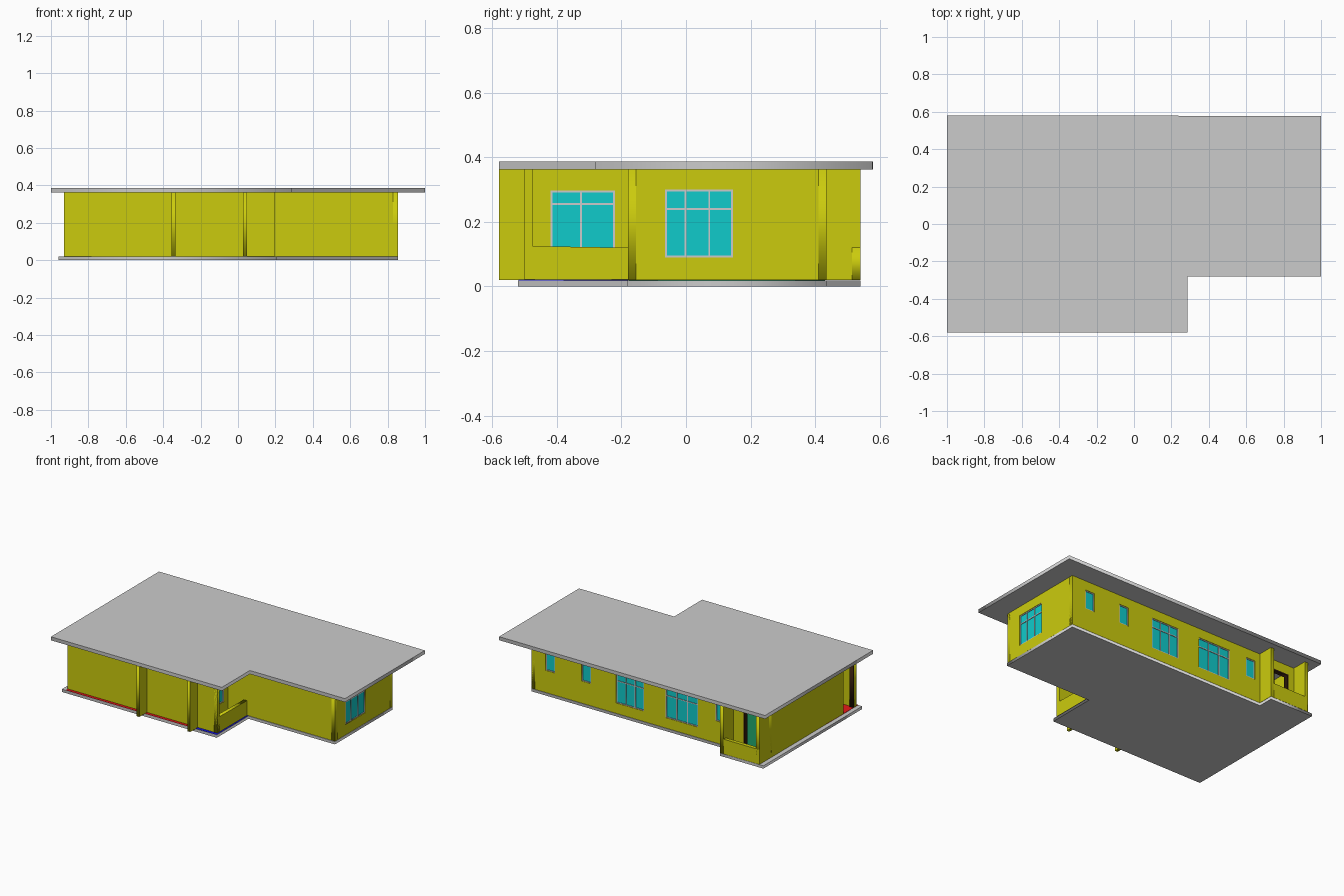
import bpy
from mathutils import Matrix

if "Cube" in bpy.data.objects:
    bpy.data.objects.remove(bpy.data.objects["Cube"])

Z0, Z1, T = 0.02, 0.363, 0.025      # wall base, wall top, wall thickness


def mat(name, rgb):
    m = bpy.data.materials.new(name)
    m.diffuse_color = (*rgb, 1)
    m.use_nodes = True
    m.node_tree.nodes["Principled BSDF"].inputs["Base Color"].default_value = m.diffuse_color
    return m


YELLOW = mat("wall_yellow", (0.6, 0.6, 0.004))
TEAL = mat("glass_teal", (0.005, 0.6, 0.6))
BROWN = mat("door_brown", (0.04, 0.015, 0.005))
RED = mat("floor_red", (0.8, 0.01, 0.01))
BLUE = mat("floor_blue", (0.01, 0.01, 0.8))
GREEN = mat("floor_green", (0.01, 0.25, 0.1))

# local (u, v, normal) -> world, for flat plates and for walls along x or y
AXES = {
    "flat": ((1, 0, 0), (0, 1, 0), (0, 0, 1)),
    "x": ((1, 0, 0), (0, 0, 1), (0, -1, 0)),
    "y": ((0, 1, 0), (0, 0, 1), (1, 0, 0)),
}
NORMAL = {"flat": 2, "x": 1, "y": 0}


def rect(u0, u1, v0, v1):
    return [(u0, v0), (u1, v0), (u1, v1), (u0, v1)]


def plate(name, axis, centre, thick, outline, holes=(), m=None):
    """Extruded profile with holes, centred at `centre` along its normal."""
    cu = bpy.data.curves.new(name, "CURVE")
    cu.dimensions, cu.fill_mode, cu.extrude = "2D", "BOTH", thick / 2
    for loop in [outline, *holes]:
        s = cu.splines.new("POLY")
        s.points.add(len(loop) - 1)
        for p, (u, v) in zip(s.points, loop):
            p.co = (u, v, 0, 1)
        s.use_cyclic_u = True
    ob = bpy.data.objects.new(name, cu)
    bpy.context.collection.objects.link(ob)
    mw = Matrix(AXES[axis]).transposed().to_4x4()
    mw[NORMAL[axis]][3] = centre
    ob.matrix_world = mw
    if m:
        cu.materials.append(m)
    bpy.ops.object.select_all(action="DESELECT")
    ob.select_set(True)
    bpy.context.view_layer.objects.active = ob
    bpy.ops.object.convert(target="MESH")
    return bpy.context.object


def window(name, axis, c, u0, u1, v0, v1, bars=(), transom=None):
    """Frame with glazing bars plus a thin glass pane."""
    b = 0.006
    us = [u0, *bars, u1]
    vs = [v0, transom, v1] if transom else [v0, v1]
    holes = []
    for i in range(len(us) - 1):
        for j in range(len(vs) - 1):
            lo = b if i == 0 else b / 2
            hi = b if i == len(us) - 2 else b / 2
            bo = b if j == 0 else b / 2
            to = b if j == len(vs) - 2 else b / 2
            holes.append(rect(us[i] + lo, us[i + 1] - hi, vs[j] + bo, vs[j + 1] - to))
    plate(name + "_frame", axis, c, 0.014, rect(u0, u1, v0, v1), holes)
    plate(name + "_glass", axis, c, 0.006, rect(u0 + 0.003, u1 - 0.003, v0 + 0.003, v1 - 0.003), m=TEAL)


def door_outline(a, b, d0, d1, top=0.30):
    """Wall outline with a doorway notch."""
    return [(a, Z0), (d0, Z0), (d0, top), (d1, top), (d1, Z0), (b, Z0), (b, Z1), (a, Z1)]


def door_frame(name, axis, c, d0, d1, top=0.30, w=0.008):
    plate(name, axis, c, T + 0.006, [
        (d0, Z0), (d0 + w, Z0), (d0 + w, top - w), (d1 - w, top - w),
        (d1 - w, Z0), (d1, Z0), (d1, top), (d0, top)], m=BROWN)


# roof and ground slab
plate("roof", "flat", 0.375, 0.024, [
    (-1, -0.58), (0.285, -0.58), (0.285, -0.28), (1, -0.28), (1, 0.578), (-1, 0.58)])
plate("slab", "flat", 0.0095, 0.019, [
    (-0.96, -0.52), (0.205, -0.52), (0.205, -0.182), (0.856, -0.182),
    (0.856, 0.436), (-0.635, 0.436), (-0.635, 0.54), (-0.96, 0.54)])

# coloured floor finishes
for name, r, m in [("red_floor", rect(-0.93, 0.03, -0.519, -0.18), RED),
                   ("blue_floor", rect(0.03, 0.204, -0.519, -0.18), BLUE),
                   ("green_floor", rect(-0.925, 0.85, -0.178, 0.43), GREEN)]:
    plate(name, "flat", 0.0195, 0.003, r, m=m)

# front wall, buttress fins
plate("front_wall", "x", -0.4875, T, rect(-0.93, 0.195, Z0, Z1), m=YELLOW)
for i, x in enumerate((-0.345, 0.037)):
    plate(f"front_fin_{i}", "y", x, 0.02, rect(-0.58, -0.5, Z0, Z1), m=YELLOW)

# porch side with low parapet and open top
plate("porch_parapet", "y", 0.1825, T, [
    (-0.475, Z0), (-0.18, Z0), (-0.18, 0.12), (-0.475, 0.125)], m=YELLOW)
plate("porch_post", "y", 0.1825, T, rect(-0.5, -0.475, 0.02, Z1), m=YELLOW)

# front wall of the right wing, continuing inside as the room divider
plate("wing_front_wall", "x", -0.1675, T, rect(-0.905, 0.855, Z0, Z1), m=YELLOW)

# right wall
r = (-0.065, 0.145, 0.09, 0.30)
plate("right_wall", "y", 0.8425, T, rect(-0.18, 0.435, Z0, Z1), [rect(*r)], YELLOW)
window("right_window", "y", 0.845, *r, bars=(-0.002, 0.072), transom=0.24)

# porch dividing wall with window, second divider
p = (-0.42, -0.22, 0.09, 0.297)
plate("porch_wall", "y", 0.0375, T, rect(-0.475, -0.18, Z0, Z1), [rect(*p)], YELLOW)
window("porch_window", "y", 0.04, *p, bars=(-0.325,), transom=0.255)

# back wall with windows and balcony doorway
small = [(x, x + 0.07, 0.17, 0.30) for x in (0.68, 0.41, -0.595)]
large = [(0.01, 0.22), (-0.395, -0.15)]
holes = [rect(*s) for s in small] + [rect(a, b, 0.09, 0.30) for a, b in large]
plate("back_wall", "x", 0.4225, T, door_outline(-0.93, 0.855, -0.86, -0.74), holes, YELLOW)
for i, s in enumerate(small):
    window(f"back_small_window_{i}", "x", 0.425, *s)
for i, (a, b) in enumerate(large):
    third = (b - a) / 3
    window(f"back_large_window_{i}", "x", 0.425, a, b, 0.09, 0.30,
           bars=(a + third, b - third), transom=0.24)
door_frame("balcony_door_frame", "x", 0.4225, -0.86, -0.74)

# balcony at the back left corner
plate("balcony_parapet", "x", 0.5275, T, rect(-0.93, -0.635, Z0, 0.12), m=YELLOW)
plate("balcony_side_wall", "y", -0.6475, T, rect(0.435, 0.54, Z0, Z1), m=YELLOW)

# left wall, side entrance opening near the front
plate("left_wall", "y", -0.9175, T, rect(-0.36, 0.54, Z0, Z1), m=YELLOW)
plate("entrance_jamb", "y", -0.9175, T + 0.002, rect(-0.476, -0.466, Z0, Z1), m=BROWN)
